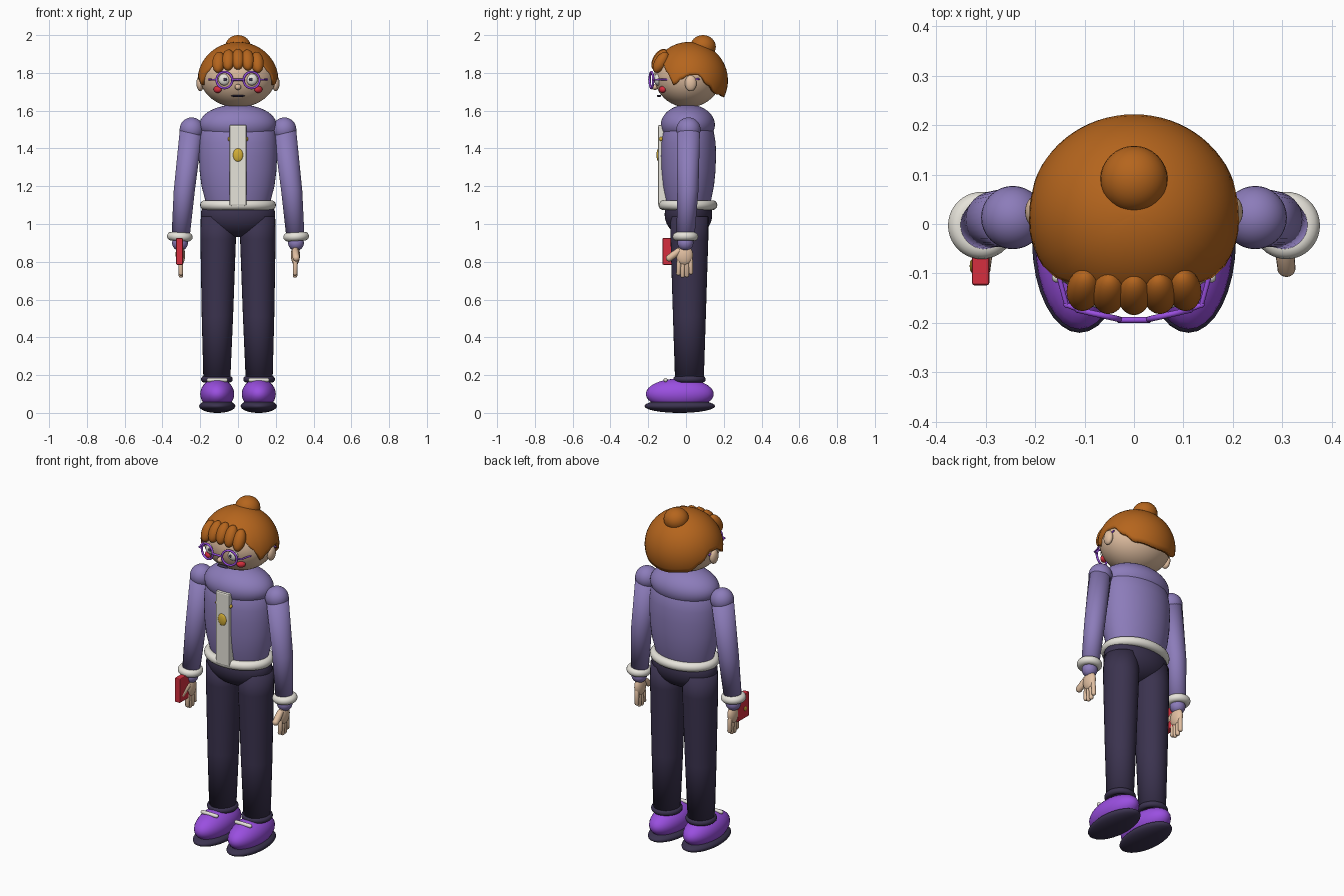
import bpy, bmesh, math
from mathutils import Vector, Matrix

cube = bpy.data.objects.get("Cube")
if cube:
    bpy.data.objects.remove(cube, do_unlink=True)


def material(name, hexcode):
    rgb = [int(hexcode[i:i + 2], 16) / 255 for i in (0, 2, 4)]
    col = [c / 12.92 if c < 0.04 else ((c + 0.055) / 1.055) ** 2.4 for c in rgb] + [1]
    m = bpy.data.materials.new(name)
    m.use_nodes = True
    m.diffuse_color = col
    m.node_tree.nodes["Principled BSDF"].inputs["Base Color"].default_value = col
    return m


HAIR = material("ginger hair", "b5651d")
SKIN = material("skin", "e2c0a2")
SWEATER = material("lavender knit", "8c7cba")
TROUSER = material("dark plum", "3b334f")
PURPLE = material("bright purple", "9a4fe0")
WHITE = material("off white", "e6e3da")
RED = material("red", "d62f3e")
GOLD = material("gold", "d4af37")


def finish(name, bm, mat, smooth=True):
    bmesh.ops.recalc_face_normals(bm, faces=bm.faces)
    for f in bm.faces:
        f.smooth = smooth
    me = bpy.data.meshes.new(name)
    bm.to_mesh(me)
    bm.free()
    me.materials.append(mat)
    ob = bpy.data.objects.new(name, me)
    bpy.context.collection.objects.link(ob)
    return ob


def ball(name, loc, radii, mat, rx=0.0, rz=0.0, seg=32):
    """Ellipsoid, tilted about x and then z."""
    bm = bmesh.new()
    bmesh.ops.create_uvsphere(bm, u_segments=seg, v_segments=seg // 2, radius=1)
    turn = Matrix.Rotation(rz, 4, 'Z') @ Matrix.Rotation(rx, 4, 'X')
    bm.transform(Matrix.Translation(loc) @ turn @ Matrix.Diagonal((*radii, 1)))
    return finish(name, bm, mat)


def capsule(name, a, b, r, mat):
    """Round-ended bar between two points."""
    a, b = Vector(a), Vector(b)
    d = b - a
    bm = bmesh.new()
    bmesh.ops.create_uvsphere(bm, u_segments=16, v_segments=10, radius=r)
    for v in bm.verts:
        v.co.z += math.copysign(d.length / 2, v.co.z) if abs(v.co.z) > 1e-5 else 0
    turn = d.to_track_quat('Z', 'Y').to_matrix().to_4x4()
    bm.transform(Matrix.Translation((a + b) / 2) @ turn)
    return finish(name, bm, mat)


def skin_rings(bm, rings):
    """Bridge consecutive closed rings of vertices."""
    n = len(rings[0])
    for p, q in zip(rings, rings[1:]):
        for i in range(n):
            j = (i + 1) % n
            bm.faces.new((p[i], p[j], q[j], q[i]))


def loft(name, sections, mat, n=32):
    """Horizontal ellipses (x, y, z, rx, ry), capped at both ends."""
    bm = bmesh.new()
    turns = [math.tau * i / n for i in range(n)]
    rings = [[bm.verts.new((x + rx * math.cos(t), y + ry * math.sin(t), z)) for t in turns]
             for x, y, z, rx, ry in sections]
    skin_rings(bm, rings)
    bm.faces.new(rings[0])
    bm.faces.new(rings[-1])
    return finish(name, bm, mat)


def torus(name, loc, rx, ry, minor, mat, turn=Matrix(), n=40, m=14):
    bm = bmesh.new()
    rings = []
    for i in range(n + 1):
        t = math.tau * i / n
        ring = []
        for k in range(m):
            p = math.tau * k / m
            c = minor * math.cos(p)
            ring.append(bm.verts.new(((rx + c) * math.cos(t), (ry + c) * math.sin(t),
                                      minor * math.sin(p))))
        rings.append(ring)
    skin_rings(bm, rings)
    bmesh.ops.remove_doubles(bm, verts=bm.verts, dist=1e-5)
    bm.transform(Matrix.Translation(loc) @ turn)
    return finish(name, bm, mat)


def box(name, loc, size, mat, bevel):
    bm = bmesh.new()
    bmesh.ops.create_cube(bm, size=1)
    bm.transform(Matrix.Translation(loc) @ Matrix.Diagonal((*size, 1)))
    ob = finish(name, bm, mat, False)
    mod = ob.modifiers.new("rounded edges", 'BEVEL')
    mod.width, mod.segments = bevel, 2
    return ob


# Head and face
ball("head", (0, 0.01, 1.785), (0.203, 0.178, 0.168), SKIN, seg=48)
ball("nose", (0, -0.165, 1.725), (0.017, 0.018, 0.015), SKIN)
ball("mouth", (0, -0.143, 1.678), (0.037, 0.012, 0.006), TROUSER)

# Hair cap: each meridian stops at a wavy hairline (degrees from front, height)
HAIRLINE = [(0, 1.87), (40, 1.85), (55, 1.80), (66, 1.735), (76, 1.765), (90, 1.79),
            (105, 1.79), (120, 1.735), (140, 1.685), (180, 1.67)]


def hairline(deg):
    for (a, za), (b, zb) in zip(HAIRLINE, HAIRLINE[1:]):
        if deg <= b:
            k = (deg - a) / (b - a)
            return za + (zb - za) * k * k * (3 - 2 * k)
    return HAIRLINE[-1][1]


bm = bmesh.new()
rings = []
for row in range(17):
    ring = []
    for i in range(72):
        t = math.tau * i / 72
        edge = hairline(math.degrees(min(t, math.tau - t)))
        polar = max(row, 0.05) / 16 * math.acos((edge - 1.76) / 0.204)
        ring.append(bm.verts.new((0.214 * math.sin(polar) * math.sin(t),
                                  0.018 - 0.204 * math.sin(polar) * math.cos(t),
                                  1.76 + 0.204 * math.cos(polar))))
    rings.append(ring)
skin_rings(bm, rings)
bm.faces.new(rings[0])
cap = finish("hair_cap", bm, HAIR)
shell = cap.modifiers.new("thickness", 'SOLIDIFY')
shell.thickness, shell.offset = 0.025, -1
ball("hair_bun", (0, 0.09, 1.938), (0.068, 0.068, 0.062), HAIR)
for i in range(-2, 3):
    ball("fringe_lock", (i * 0.051, -0.141 + 0.002 * i * i, 1.872 - 0.004 * i * i),
         (0.034, 0.033, 0.062), HAIR, rx=-0.55, rz=i * 0.08)

# Torso
loft("sweater_body", [(0, 0.012, z, rx, ry) for z, rx, ry in (
    (1.07, 0.160, 0.105), (1.12, 0.172, 0.120), (1.20, 0.193, 0.136), (1.28, 0.203, 0.144),
    (1.36, 0.207, 0.147), (1.43, 0.206, 0.145), (1.49, 0.199, 0.135), (1.54, 0.175, 0.110),
    (1.58, 0.120, 0.070))], SWEATER, 48)
ball("sweater_yoke", (0, 0.01, 1.525), (0.204, 0.143, 0.108), SWEATER, seg=48)
torus("sweater_hem", (0, 0.01, 1.1), 0.175, 0.13, 0.026, WHITE)
box("front_placket", (0, -0.122, 1.31), (0.09, 0.05, 0.43), WHITE, 0.008)
ball("badge", (0, -0.146, 1.365), (0.027, 0.01, 0.035), GOLD)
ball("hips", (0, 0.013, 1.05), (0.197, 0.126, 0.12), TROUSER, seg=48)

for s, side in ((1, "left"), (-1, "right")):
    # Eyes, cheeks, ears
    ball(side + "_eye", (s * 0.073, -0.15, 1.765), (0.031, 0.019, 0.031), WHITE)
    ball(side + "_pupil", (s * 0.068, -0.168, 1.765), (0.009, 0.004, 0.009), TROUSER)
    ball(side + "_cheek", (s * 0.108, -0.125, 1.712), (0.024, 0.016, 0.018), RED, rz=s * 0.6)
    ball(side + "_ear", (s * 0.2, 0.025, 1.745), (0.02, 0.031, 0.042), SKIN)

    # Glasses
    turn = Matrix.Rotation(s * 0.22, 4, 'Z') @ Matrix.Rotation(math.pi / 2, 4, 'X')
    torus(side + "_rim", (s * 0.072, -0.183, 1.762), 0.043, 0.043, 0.006, PURPLE, turn)
    capsule(side + "_hinge", (s * 0.112, -0.173, 1.764), (s * 0.138, -0.163, 1.764), 0.005, PURPLE)
    capsule(side + "_temple", (s * 0.136, -0.165, 1.764), (s * 0.199, 0.068, 1.767), 0.005, PURPLE)

    # Arm
    ball(side + "_shoulder", (s * 0.245, 0.013, 1.5), (0.064, 0.064, 0.064), SWEATER)
    loft(side + "_sleeve", [(s * x, y, z, r, r) for x, y, z, r in (
        (0.247, 0.013, 1.50, 0.061), (0.284, 0.01, 1.18, 0.056),
        (0.304, -0.003, 0.93, 0.048))], SWEATER)
    torus(side + "_cuff", (s * 0.308, -0.003, 0.933), 0.045, 0.045, 0.023, WHITE,
          Matrix.Rotation(s * -0.06, 4, 'Y'))
    ball(side + "_sleeve_end", (s * 0.307, -0.003, 0.9), (0.042, 0.042, 0.042), SWEATER)

    # Hand
    ball(side + "_palm", (s * 0.304, -0.008, 0.835), (0.024, 0.045, 0.055), SKIN)
    for k, tip in enumerate((0.74, 0.728, 0.73, 0.745)):
        y = -0.04 + 0.022 * k
        capsule(side + "_finger", (s * 0.304, y * 0.9, 0.82), (s * 0.302, y, tip), 0.0125, SKIN)
    capsule(side + "_thumb", (s * 0.303, -0.04, 0.855), (s * 0.308, -0.088, 0.82), 0.019, SKIN)

    # Leg
    loft(side + "_trouser_leg", [(s * x, 0.018, z, rx, ry) for x, z, rx, ry in (
        (0.104, 1.04, 0.093, 0.100), (0.105, 0.92, 0.094, 0.100),
        (0.109, 0.51, 0.083, 0.087), (0.112, 0.17, 0.071, 0.076))], TROUSER)
    torus(side + "_trouser_cuff", (s * 0.112, 0.018, 0.178), 0.067, 0.069, 0.017, TROUSER)

    # Shoe
    ball(side + "_shoe", (s * 0.11, -0.033, 0.1), (0.09, 0.18, 0.082), PURPLE)
    ball(side + "_sole", (s * 0.11, -0.033, 0.036), (0.096, 0.187, 0.036), TROUSER)
    capsule(side + "_lace", (s * 0.065, -0.108, 0.174), (s * 0.155, -0.108, 0.174), 0.011, WHITE)

    # Buttons beside the placket
    ball(side + "_button", (s * 0.045, -0.132, 1.45), (0.009, 0.01, 0.011), GOLD)

capsule("glasses_bridge", (-0.03, -0.194, 1.764), (0.03, -0.194, 1.764), 0.006, PURPLE)

# Red booklet held in the right hand
box("booklet", (-0.31, -0.07, 0.855), (0.035, 0.108, 0.142), RED, 0.005)
ball("booklet_clasp", (-0.328, -0.085, 0.84), (0.004, 0.013, 0.013), GOLD)
